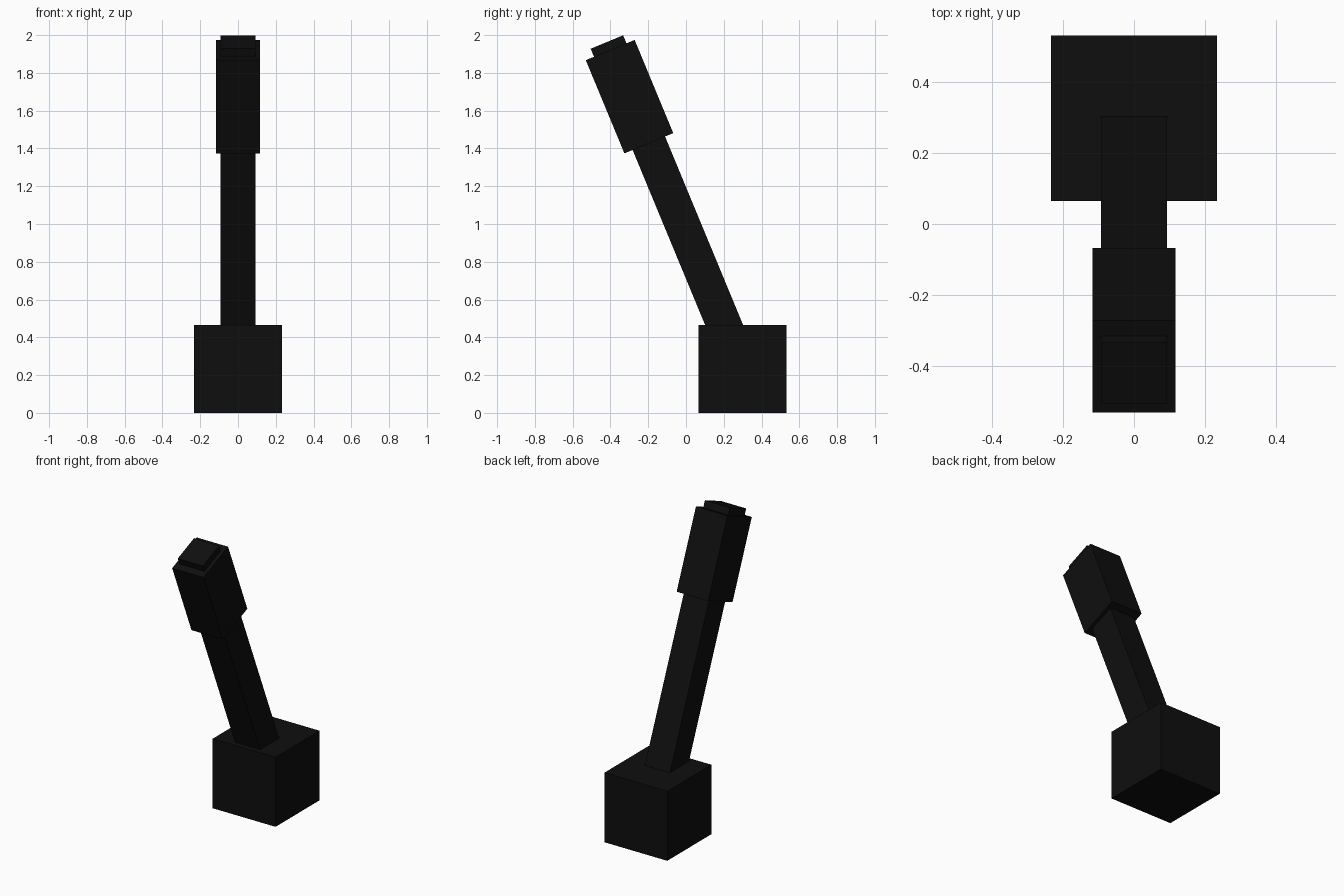
import bpy
import math
from mathutils import Matrix, Vector

default = bpy.data.objects.get("Cube")
if default:
    bpy.data.objects.remove(default, do_unlink=True)

# Single near-black finish
black = bpy.data.materials.new("near_black")
black.use_nodes = True
colour = (0.0045, 0.0045, 0.0045, 1)
black.diffuse_color = colour
black.node_tree.nodes["Principled BSDF"].inputs["Base Color"].default_value = colour

PIVOT = Vector((0, 0.298, 0.233))
TILT = math.radians(22.5)


def box(name, width, depth, bottom, top, tilt=0):
    """Box running from bottom to top along an axis through the pivot."""
    bpy.ops.mesh.primitive_cube_add(size=1)
    obj = bpy.context.object
    obj.name = name
    obj.data.transform(
        Matrix.Translation((0, 0, (bottom + top) / 2))
        @ Matrix.Diagonal((width, depth, top - bottom, 1)))
    obj.location = PIVOT
    obj.rotation_euler.x = tilt
    obj.data.materials.append(black)
    return obj


# Cube base centred on the pivot
box("base", 0.466, 0.466, -0.233, 0.233)

# Leaning shaft, its end showing above the grip
box("shaft", 0.186, 0.186, 0, 1.873, TILT)

# Thicker grip around the upper shaft
box("grip", 0.233, 0.28, 1.293, 1.827, TILT)
